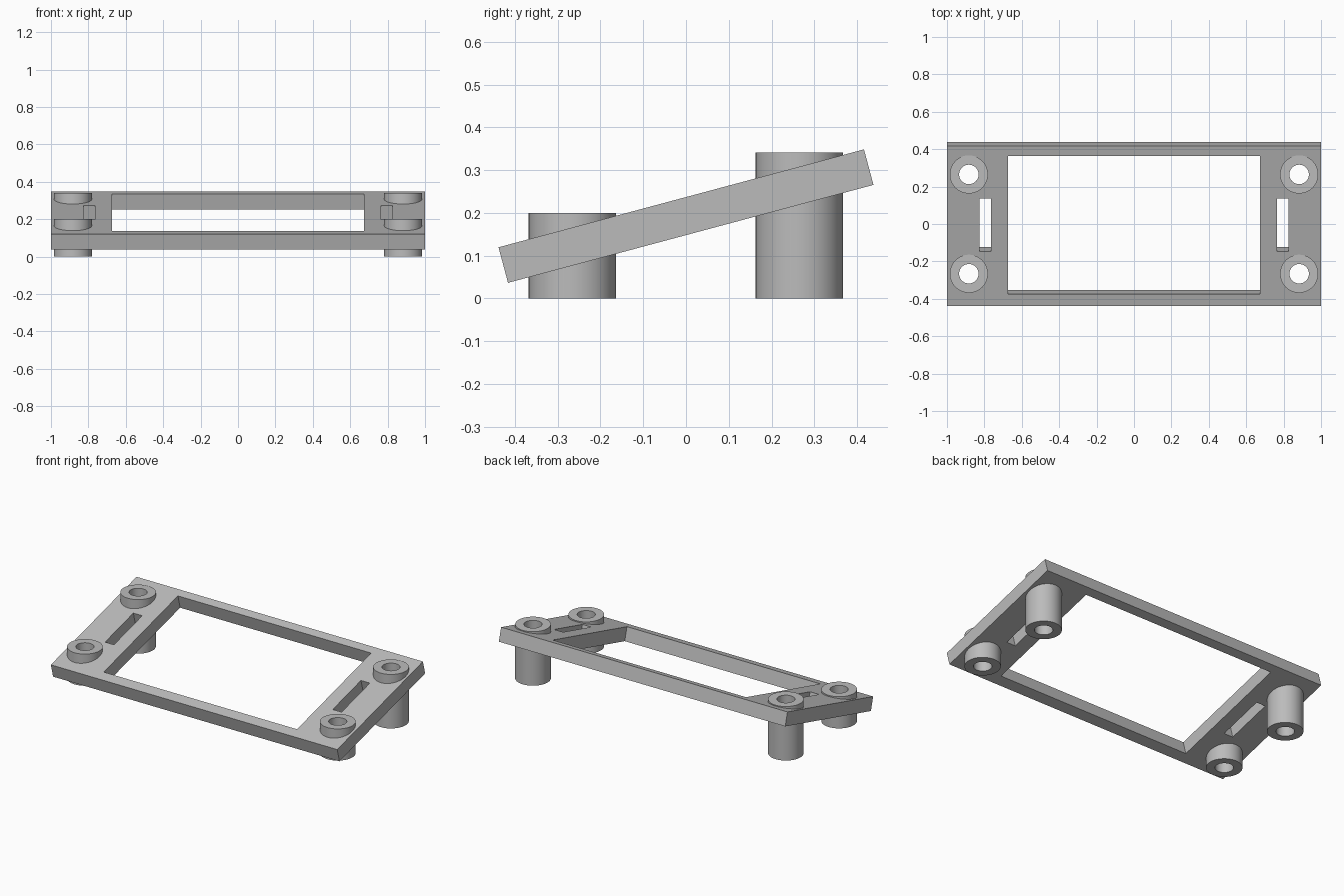
import bpy, bmesh, math
from mathutils import Matrix, Vector

if "Cube" in bpy.data.objects:
    bpy.data.objects.remove(bpy.data.objects["Cube"], do_unlink=True)

grey = bpy.data.materials.new("plain grey")
grey.use_nodes = True
grey.diffuse_color = (0.5, 0.5, 0.5, 1)
grey.node_tree.nodes["Principled BSDF"].inputs["Base Color"].default_value = (0.5, 0.5, 0.5, 1)

TILT = Matrix.Translation((0, 0, 0.1925)) @ Matrix.Rotation(math.radians(15), 4, "X")
THICK, SHIFT = 0.086, 0.006
POST_X, OUTER, BORE = 0.883, 0.102, 0.052


def make_object(name, bm):
    mesh = bpy.data.meshes.new(name)
    bmesh.ops.recalc_face_normals(bm, faces=bm.faces)
    bm.to_mesh(mesh)
    bm.free()
    mesh.materials.append(grey)
    obj = bpy.data.objects.new(name, mesh)
    bpy.context.collection.objects.link(obj)
    return obj


def box(name, size, centre, matrix):
    bm = bmesh.new()
    bmesh.ops.create_cube(bm, size=1)
    bm.transform(matrix @ Matrix.Translation(centre) @ Matrix.Diagonal((*size, 1)))
    return make_object(name, bm)


def cylinder(name, radius, x, y, height):
    bm = bmesh.new()
    bmesh.ops.create_cone(bm, cap_ends=True, segments=64, radius1=radius, radius2=radius, depth=height)
    bm.transform(Matrix.Translation((x, y, height / 2)))
    return make_object(name, bm)


def tube(name, x, y, height):
    # Spin a rectangular section into a hollow post
    bm = bmesh.new()
    section = [(BORE, 0), (OUTER, 0), (OUTER, height), (BORE, height)]
    verts = [bm.verts.new((x + r, y, z)) for r, z in section]
    edges = [bm.edges.new((verts[i], verts[(i + 1) % 4])) for i in range(4)]
    bmesh.ops.spin(bm, geom=verts + edges, cent=Vector((x, y, 0)), axis=(0, 0, 1),
                   angle=math.tau, steps=64, use_merge=True)
    bmesh.ops.remove_doubles(bm, verts=bm.verts, dist=0.0001)
    return make_object(name, bm)


def cut(target, cutter):
    cutter.hide_render = True
    mod = target.modifiers.new("cut", "BOOLEAN")
    mod.operation, mod.solver, mod.object = "DIFFERENCE", "EXACT", cutter
    bpy.context.view_layer.objects.active = target
    bpy.ops.object.modifier_apply(modifier=mod.name)
    bpy.data.objects.remove(cutter, do_unlink=True)


# Tilted frame with its large window
frame = box("tilted_frame", (2, 0.885, THICK), (0, 0, 0), TILT)
cut(frame, box("window_cutter", (1.35, 0.766, 0.3), (0, SHIFT, 0), TILT))

# Side slots and upright hollow posts
for side, sx in (("left", 1), ("right", -1)):
    cut(frame, box("slot_cutter", (0.062, 0.292, 0.3), (sx * 0.795, SHIFT, 0), TILT))
    for end, y, height in (("front", -0.266, 0.2), ("back", 0.265, 0.341)):
        # The clearance hole stays hidden inside the post wall
        cut(frame, cylinder("hole_cutter", 0.075, sx * POST_X, y, 0.6))
        post = tube(f"{end}_{side}_post", sx * POST_X, y, height)
        bpy.ops.object.select_all(action="DESELECT")
        post.select_set(True)
        bpy.context.view_layer.objects.active = post
        bpy.ops.object.shade_smooth_by_angle(angle=math.radians(30))
